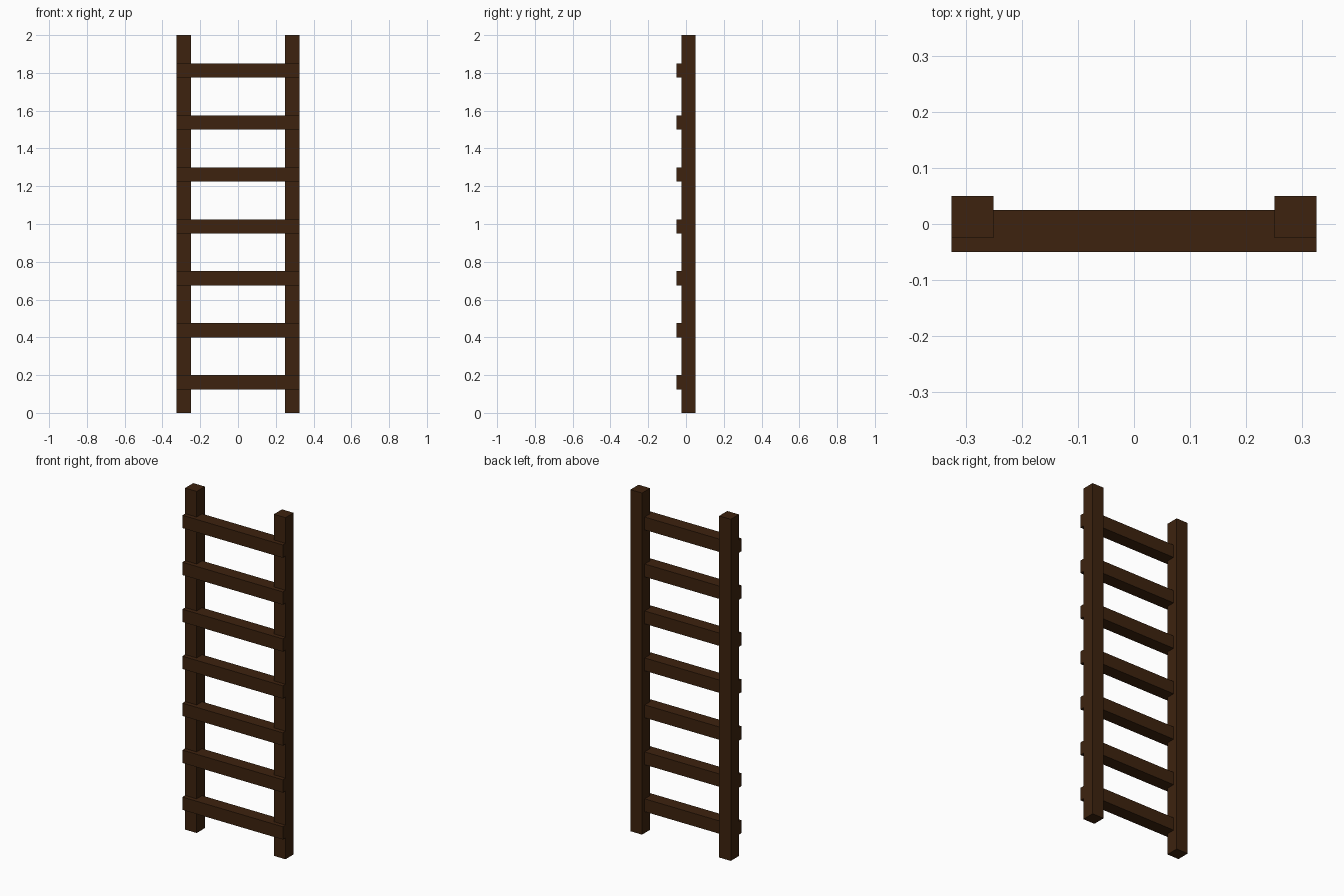
import bpy

if "Cube" in bpy.data.objects:
    bpy.data.objects.remove(bpy.data.objects["Cube"])

wood = bpy.data.materials.new("dark brown wood")
wood.diffuse_color = (0.047, 0.0165, 0.0045, 1)
wood.use_nodes = True
wood.node_tree.nodes["Principled BSDF"].inputs["Base Color"].default_value = wood.diffuse_color


def box(name, lo, hi):
    """Box spanning two opposite corners."""
    bpy.ops.mesh.primitive_cube_add(size=1, location=[(a + b) / 2 for a, b in zip(lo, hi)])
    ob = bpy.context.object
    ob.name = name
    ob.scale = [b - a for a, b in zip(lo, hi)]
    bpy.ops.object.transform_apply(location=False, rotation=False, scale=True)
    ob.data.materials.append(wood)
    return ob


T = 0.075       # timber thickness
HALF = 0.325    # half the ladder width

# Upright side rails
box("left_rail", (-HALF, -0.025, 0), (-HALF + T, 0.05, 2))
box("right_rail", (HALF - T, -0.025, 0), (HALF, 0.05, 2))

# Rungs let into the front of the rails
for i in range(7):
    z = 0.125 + 0.275 * i
    box(f"rung_{i + 1}", (-HALF, -0.05, z), (HALF, 0.025, z + T))
